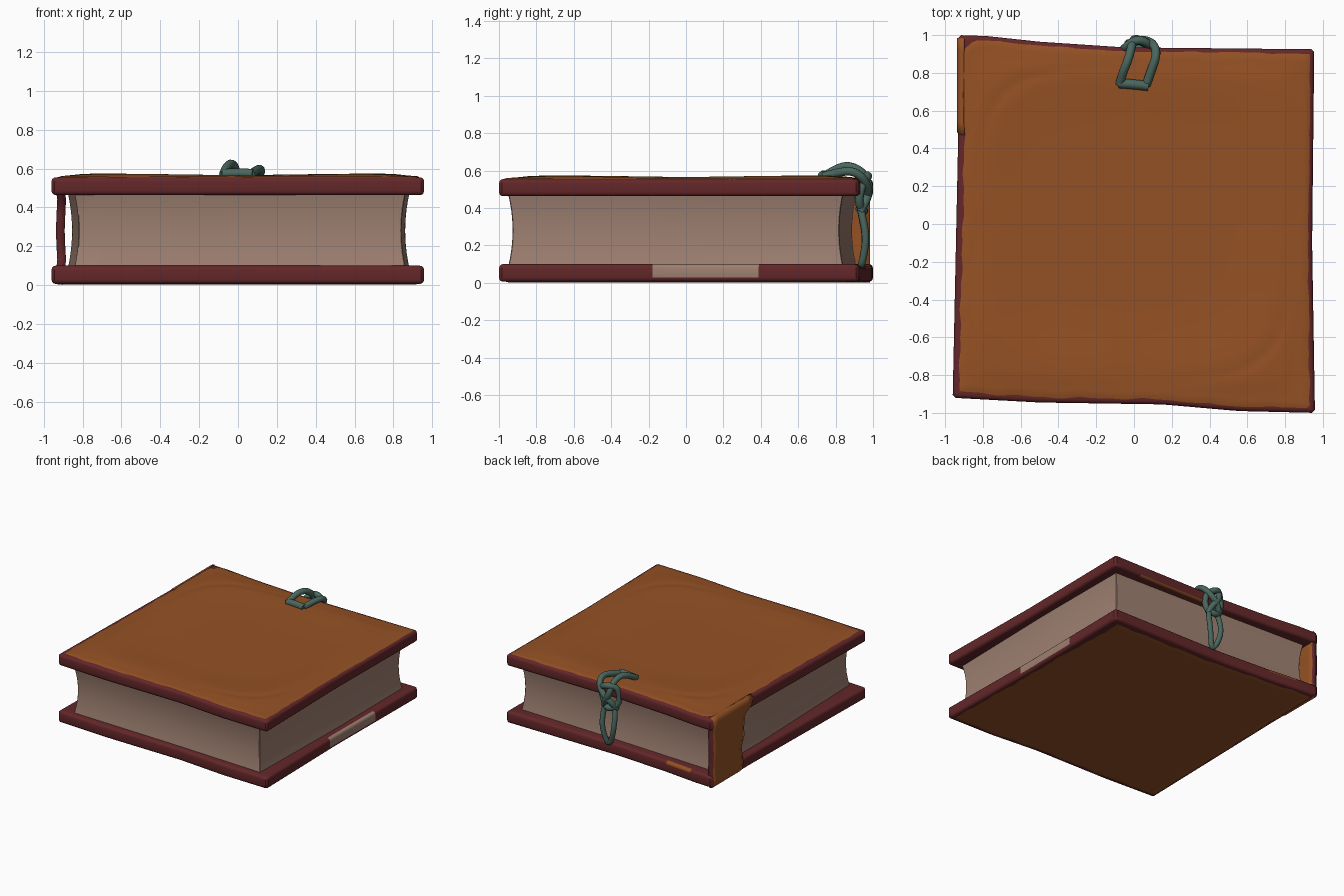
import bpy, bmesh, math

if "Cube" in bpy.data.objects:
    bpy.data.objects.remove(bpy.data.objects["Cube"])


def material(name, r, g, b):
    m = bpy.data.materials.new(name)
    m.diffuse_color = (r, g, b, 1)
    m.use_nodes = True
    m.node_tree.nodes["Principled BSDF"].inputs["Base Color"].default_value = m.diffuse_color
    return m


LEATHER = material("orange leather", 0.30, 0.083, 0.018)
EDGE = material("burgundy edge", 0.125, 0.020, 0.022)
PAPER = material("aged paper", 0.34, 0.215, 0.165)
CORD = material("green cord", 0.068, 0.135, 0.112)


def curve_fn(*pts):
    """Piecewise linear function through (position, value) points."""
    def f(t):
        if t <= pts[0][0]:
            return pts[0][1]
        for (a, va), (b, vb) in zip(pts, pts[1:]):
            if t <= b:
                return va + (vb - va) * (t - a) / (b - a)
        return pts[-1][1]
    return f


def outline(front, back, left, right, n=40, c=0.015):
    """Counter-clockwise loop around a warped rectangle, corners clipped by c."""
    def span(a, b):
        return [a + c + (b - a - 2 * c) * i / n for i in range(n + 1)]
    x0, x1 = left(-0.95), right(-0.95)
    x2, x3 = left(0.95), right(0.95)
    loop = [(x, front(x)) for x in span(x0, x1)]
    loop += [(right(y), y) for y in span(front(x1), back(x3))]
    loop += [(x, back(x)) for x in reversed(span(x2, x3))]
    loop += [(left(y), y) for y in reversed(span(front(x0), back(x2)))]
    return loop


def finish(name, bm, mats, angle=40):
    me = bpy.data.meshes.new(name)
    bm.to_mesh(me)
    bm.free()
    ob = bpy.data.objects.new(name, me)
    bpy.context.collection.objects.link(ob)
    for m in mats:
        me.materials.append(m)
    bpy.ops.object.select_all(action='DESELECT')
    ob.select_set(True)
    bpy.context.view_layer.objects.active = ob
    bpy.ops.object.shade_smooth_by_angle(angle=math.radians(angle))
    return ob


def quad_rows(bm, rows, closed=False):
    n = len(rows[0])
    for a, b in zip(rows, rows[1:]):
        for j in range(n if closed else n - 1):
            k = (j + 1) % n
            bm.faces.new((a[j], a[k], b[k], b[j]))


# warped cover outline
front = curve_fn((-0.96, -0.92), (-0.5, -0.945), (0.15, -0.955), (0.55, -0.99), (0.96, -1.0))
back = curve_fn((-0.93, 1.0), (-0.78, 0.995), (-0.5, 0.965), (-0.05, 0.935), (0.96, 0.925))
left = curve_fn((-0.92, -0.96), (0.5, -0.93), (1, -0.93))
right = curve_fn((-1, 0.958), (-0.1, 0.943), (1, 0.955))
R = 0.022


# cover boards with rounded burgundy edges and worn patches
def board(name, z0, z1, patch):
    bm = bmesh.new()
    base = bm.faces.new([bm.verts.new((x, y, z0)) for x, y in outline(front, back, left, right)])
    ext = bmesh.ops.extrude_face_region(bm, geom=[base])
    for v in ext['geom']:
        if isinstance(v, bmesh.types.BMVert):
            v.co.z = z1
    bmesh.ops.recalc_face_normals(bm, faces=bm.faces)
    flat = [e for e in bm.edges if abs(e.verts[0].co.z - e.verts[1].co.z) < 1e-5]
    bmesh.ops.bevel(bm, geom=flat, offset=R, segments=3, profile=0.5, affect='EDGES')
    for f in bm.faces:
        if len(f.verts) < 5:
            f.material_index = patch(f.calc_center_median())
    finish(name, bm, [EDGE, PAPER, LEATHER])


def bottom_wear(c):
    if c.x > 0.9 and -0.16 < c.y < 0.38 and c.z > 0.03:
        return 1
    return 2 if c.y > 0.9 and -0.72 < c.x < -0.5 and c.z > 0.08 else 0


def top_wear(c):
    return 2 if c.y > 0.85 and -0.1 < c.x < 0.7 and c.z < 0.475 else 0


board("bottom_board", 0.006, 0.1, bottom_wear)
board("top_board", 0.463, 0.555, top_wear)


# leather sheets laid over the boards
def sheet(name, z, up, margins, relief, n=80):
    mf, mb, ml, mr = margins
    bm = bmesh.new()
    rows = []
    for j in range(n + 1):
        row = []
        for i in range(n + 1):
            u, v = i / n, j / n
            yy = -0.96 + 1.93 * v
            wob = 0.004 * math.sin(yy * 17) + 0.003 * math.sin(yy * 41)
            x0, x1 = left(yy) + ml(yy) + wob, right(yy) - mr(yy) - wob
            x = x0 + (x1 - x0) * u
            wob = 0.004 * math.sin(x * 19) + 0.003 * math.sin(x * 37)
            y0, y1 = front(x) + mf(x) + wob, back(x) - mb(x) - wob
            y = y0 + (y1 - y0) * v
            # follow the rounded board edge, then tuck the border in
            d = max(0, min(x - left(y), right(y) - x, y - front(x), back(x) - y))
            drop = R - math.sqrt(R * R - (R - d) ** 2) if d < R else 0
            h = 0.004 - drop + relief(x, y) * min(1, d / 0.15)
            if i in (0, n) or j in (0, n):
                h -= 0.006
            row.append(bm.verts.new((x, y, z + up * h)))
        rows.append(row)
    quad_rows(bm, rows)
    if up < 0:
        bmesh.ops.reverse_faces(bm, faces=bm.faces)
    finish(name, bm, [LEATHER], 60)


def swelling(x, y):
    s = (x ** 4 + y ** 4) ** 0.25
    corner = min(1, 1.6 * abs(x * y))
    ring = 0.018 * math.exp(-((s - 0.78) / 0.2) ** 2) * (0.35 + 0.65 * corner)
    crease = 0.007 * math.exp(-((s - 0.82) / 0.025) ** 2) * corner
    return ring - crease if x * y < 0 else ring


sheet("top_leather", 0.555, 1,
      (curve_fn((-1, 0.03), (0.5, 0.018), (1, 0.016)),
       curve_fn((-0.9, 0.07), (-0.84, 0.012), (0, 0.012), (1, 0.018)),
       curve_fn((0.50, 0.032), (0.54, 0.004)),
       curve_fn((-0.6, 0.022), (-0.1, 0.014), (0.2, 0.008))), swelling)
sheet("bottom_leather", 0.006, -1,
      (curve_fn((0, 0.03)), curve_fn((-0.3, 0.03), (0.1, 0.045), (0.9, 0.05)),
       curve_fn((0, 0.02)), curve_fn((-0.6, 0.03), (0.3, 0.035), (0.7, 0.06))),
      lambda x, y: 0.0)

# page block with hollowed sides
bm = bmesh.new()
page_loop = outline(curve_fn((-0.84, -0.885), (0.1, -0.915), (0.86, -0.95)),
                    curve_fn((-0.87, 0.91), (0, 0.87), (0.87, 0.84)),
                    curve_fn((-0.9, -0.84), (0.3, -0.875), (0.9, -0.87)),
                    curve_fn((-0.95, 0.862), (0, 0.882), (0.9, 0.878)), n=12, c=0.004)
rows = []
for i in range(11):
    t = i / 5 - 1
    k = 1 - 0.024 * (1 - t * t)
    rows.append([bm.verts.new((x * k, y * k, 0.28 + 0.19 * t)) for x, y in page_loop])
quad_rows(bm, rows, True)
bm.faces.new(rows[-1])
bm.faces.new(rows[0][::-1])
finish("page_block", bm, [PAPER])

# torn remainder of the spine
bm = bmesh.new()
profile = [(-0.90, 0.562), (-0.925, 0.552), (-0.936, 0.53), (-0.937, 0.49), (-0.93, 0.44),
           (-0.934, 0.36), (-0.937, 0.28), (-0.934, 0.2), (-0.93, 0.13), (-0.937, 0.07),
           (-0.936, 0.03), (-0.925, 0.008), (-0.90, 0.001)]
torn = curve_fn((0, 0.63), (0.1, 0.6), (0.2, 0.63), (0.3, 0.59), (0.42, 0.6), (0.5, 0.5), (0.56, 0.47))
rows = [[bm.verts.new((x, torn(z) + (0.985 - torn(z)) * j / 8, z)) for j in range(9)]
        for x, z in profile]
quad_rows(bm, rows)
spine = finish("spine", bm, [LEATHER, EDGE], 50)
mod = spine.modifiers.new("thickness", 'SOLIDIFY')
mod.thickness = 0.045
mod.offset = -1
mod.material_offset_rim = 1


# knotted cord over the back edge
def cord(name, pts, radius=0.023, closed=False):
    cu = bpy.data.curves.new(name, 'CURVE')
    cu.dimensions = '3D'
    cu.bevel_depth = radius
    cu.bevel_resolution = 3
    cu.use_fill_caps = True
    sp = cu.splines.new('NURBS')
    sp.points.add(len(pts) - 1)
    for p, co in zip(sp.points, pts):
        p.co = (*co, 1)
    sp.order_u = 3
    sp.resolution_u = 6
    sp.use_cyclic_u = closed
    sp.use_endpoint_u = not closed
    cu.materials.append(CORD)
    ob = bpy.data.objects.new(name, cu)
    bpy.context.collection.objects.link(ob)
    bpy.ops.object.select_all(action='DESELECT')
    ob.select_set(True)
    bpy.context.view_layer.objects.active = ob
    bpy.ops.object.convert(target='MESH')


cord("cord_strand_left", [(-0.075, 0.74, 0.57), (-0.06, 0.8, 0.61), (-0.03, 0.87, 0.63),
                          (-0.01, 0.95, 0.59), (0.0, 0.985, 0.5), (0.06, 0.96, 0.43), (0.07, 0.93, 0.38)])
cord("cord_strand_right", [(0.065, 0.735, 0.57), (0.09, 0.81, 0.59), (0.12, 0.89, 0.6),
                           (0.11, 0.95, 0.56), (0.05, 0.98, 0.49), (-0.02, 0.96, 0.43), (-0.03, 0.92, 0.38)])
cord("cord_crossbar", [(-0.08, 0.745, 0.572), (0.0, 0.74, 0.58), (0.075, 0.73, 0.572)], 0.026)
cord("cord_knot", [(-0.05, 0.93, 0.56), (0.02, 0.985, 0.58), (0.1, 0.94, 0.53), (0.09, 0.92, 0.42),
                   (0.02, 0.96, 0.37), (-0.06, 0.92, 0.43)], closed=True)
cord("cord_lower_loop", [(0.03, 0.93, 0.44), (-0.03, 0.935, 0.38), (-0.035, 0.965, 0.24),
                         (0.0, 0.945, 0.12), (0.035, 0.935, 0.09), (0.055, 0.95, 0.14),
                         (0.075, 0.965, 0.25), (0.07, 0.935, 0.39)], 0.02, True)
